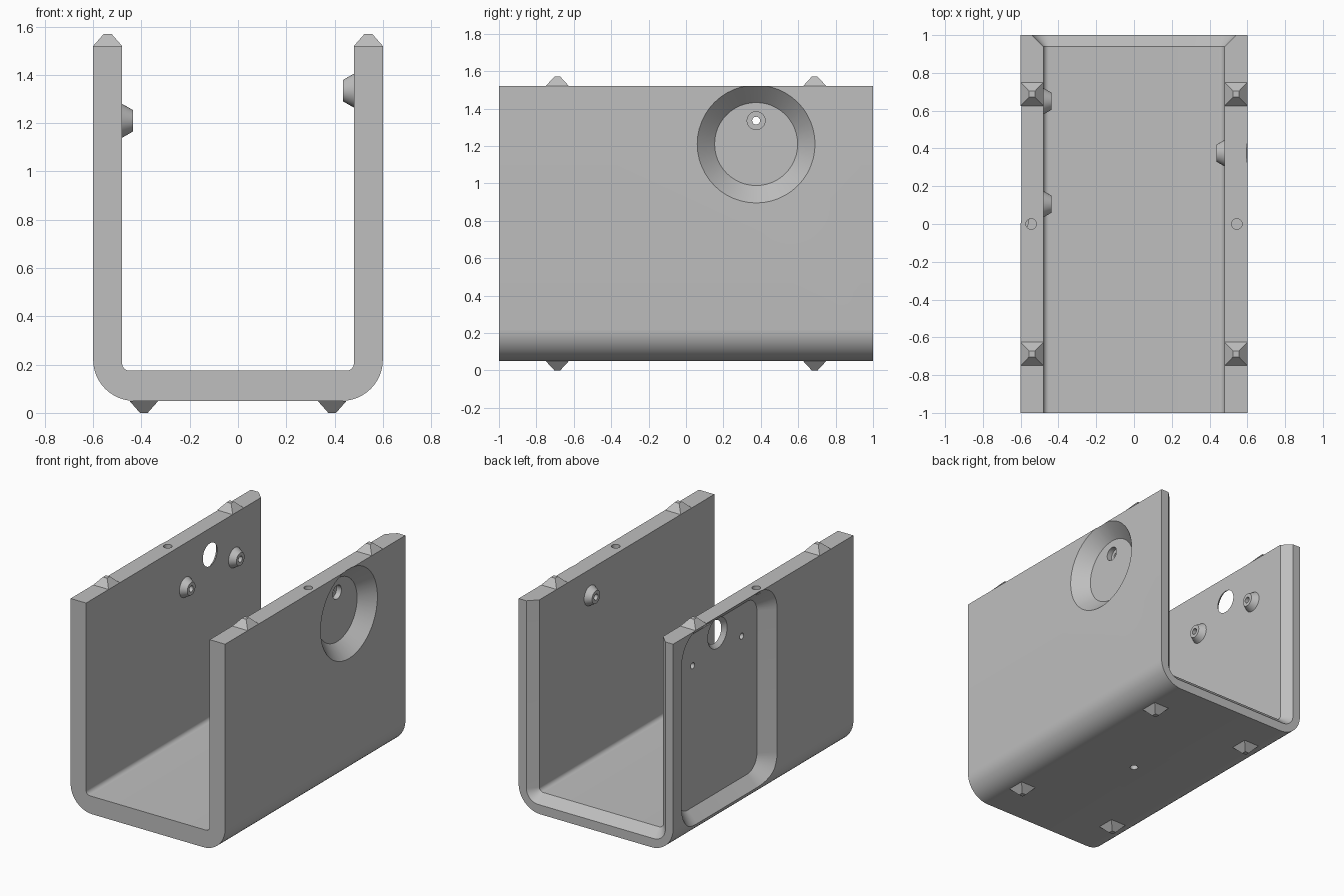
import bpy, bmesh, math
from math import cos, sin, pi

if "Cube" in bpy.data.objects:
    bpy.data.objects.remove(bpy.data.objects["Cube"])

grey = bpy.data.materials.new("plain grey")
grey.use_nodes = True
GREY = (0.52, 0.52, 0.52, 1)
grey.diffuse_color = GREY
grey.node_tree.nodes["Principled BSDF"].inputs["Base Color"].default_value = GREY


def loft(name, rings):
    """Closed solid through a list of matching point rings."""
    bm = bmesh.new()
    loops = [[bm.verts.new(p) for p in ring] for ring in rings]
    n = len(loops[0])
    for a, b in zip(loops, loops[1:]):
        for i in range(n):
            j = (i + 1) % n
            bm.faces.new((a[i], a[j], b[j], b[i]))
    bm.faces.new(loops[0])
    bm.faces.new(loops[-1])
    bmesh.ops.remove_doubles(bm, verts=bm.verts, dist=1e-5)
    bmesh.ops.recalc_face_normals(bm, faces=bm.faces)
    mesh = bpy.data.meshes.new(name)
    bm.to_mesh(mesh)
    bm.free()
    mesh.materials.append(grey)
    ob = bpy.data.objects.new(name, mesh)
    bpy.context.collection.objects.link(ob)
    return ob


def frustum(name, axis, u, v, sections, steps=12):
    """Rounded-rectangle sections (position, half u, half v, radius) along an axis."""
    rings = []
    for w, hu, hv, r in sections:
        ring = []
        for q, (su, sv) in enumerate(((1, 1), (-1, 1), (-1, -1), (1, -1))):
            for k in range(steps + 1):
                a = (q + k / steps) * pi / 2
                pu = u + su * (hu - r) + r * cos(a)
                pv = v + sv * (hv - r) + r * sin(a)
                ring.append((w, pu, pv) if axis == "X" else (pu, pv, w))
        rings.append(ring)
    return loft(name, rings)


def cone(name, axis, u, v, sections):
    """Round sections (position, radius) along an axis."""
    return frustum(name, axis, u, v, [(w, r, r, r) for w, r in sections])


def u_profile(y, inset):
    """U-shaped section: outer skin, then inner skin widened by inset."""
    def skin(half, top, bottom, r):
        pts = [(-half, y, top)]
        for side, start in ((-1, pi), (1, 1.5 * pi)):
            for k in range(13):
                a = start + k / 12 * pi / 2
                pts.append((side * (half - r) + r * cos(a), y,
                            bottom + r + r * sin(a)))
        return pts + [(half, y, top)]
    outer = skin(0.6, 1.52, 0.05, 0.17)
    inner = skin(0.48 + inset, 1.52, 0.175 - inset, 0.03 + inset)
    return outer + inner[::-1]


# Channel body with a bevelled inner rim at the back
body = loft("channel_body",
            [u_profile(-1, 0), u_profile(0.94, 0), u_profile(1, 0.06)])

MID = 0.375            # centre line of the side features
DEPTH = 0.093          # depth of the side recesses
LOW, HIGH = 1.21, 1.335
parts = []

# Sloped recesses in the outer sides
E = 0.03
parts.append((cone("round_recess", "X", MID, LOW,
                   [(0.6 + E, 0.315 + E), (0.6 - DEPTH, 0.315 - DEPTH)]), "DIFFERENCE"))
parts.append((frustum("square_recess", "X", MID, 0.825,
                      [(-0.6 - E, 0.53 + E, 0.7 + E, 0.2 + E),
                       (-0.6 + DEPTH, 0.53 - DEPTH, 0.7 - DEPTH, 0.2 - DEPTH)]), "DIFFERENCE"))

# Tapered bosses on the inner walls
for side, y, z in ((-1, 0.65, LOW), (-1, 0.105, LOW), (1, MID, HIGH)):
    parts.append((cone("boss", "X", y, z,
                       [(side * 0.495, 0.07), (side * 0.48, 0.07),
                        (side * 0.436, 0.045)]), "UNION"))
    parts.append((cone("boss_hole", "X", y, z,
                       [(side * 0.7, 0.021), (side * 0.4, 0.021)]), "DIFFERENCE"))

# Counterbore behind the single boss, and the countersunk hole facing it
parts.append((cone("counterbore", "X", MID, HIGH,
                   [(0.53, 0.048), (0.47, 0.048)]), "DIFFERENCE"))
parts.append((cone("countersunk_hole", "X", MID, HIGH,
                   [(-0.52, 0.12), (-0.48, 0.08), (-0.46, 0.08)]), "DIFFERENCE"))

# Blind holes in the wall tops and the underside
for x in (-0.545, 0.545):
    parts.append((cone("top_hole", "Z", x, 0, [(1.6, 0.028), (1.48, 0.028)]), "DIFFERENCE"))
parts.append((cone("bottom_hole", "Z", 0, 0, [(0, 0.026), (0.1, 0.026)]), "DIFFERENCE"))

for tool, operation in parts:
    mod = body.modifiers.new(tool.name, "BOOLEAN")
    mod.object = tool
    mod.operation = operation
    mod.solver = "EXACT"
    tool.hide_render = True

# Bake the cuts and drop the tools
bpy.context.view_layer.update()
deps = bpy.context.evaluated_depsgraph_get()
baked = bpy.data.meshes.new_from_object(body.evaluated_get(deps))
body.modifiers.clear()
body.data = baked
baked.materials.clear()
baked.materials.append(grey)
for tool, _ in parts:
    bpy.data.objects.remove(tool)

# Smooth the rounds and keep the edges crisp
bpy.ops.object.select_all(action="DESELECT")
body.select_set(True)
bpy.context.view_layer.objects.active = body
bpy.ops.object.shade_smooth_by_angle(angle=math.radians(30))

# Blunt pyramid pegs on the wall tops and feet on the underside
for x in (-1, 1):
    for y in (-0.688, 0.688):
        for name, px, base, tip in (("top_peg", 0.54, 1.52, 1.57),
                                    ("foot", 0.39, 0.05, 0)):
            frustum(name, "Z", x * px, y,
                    [(base, 0.06, 0.062, 0), (tip, 0.016, 0.016, 0)], steps=1)
